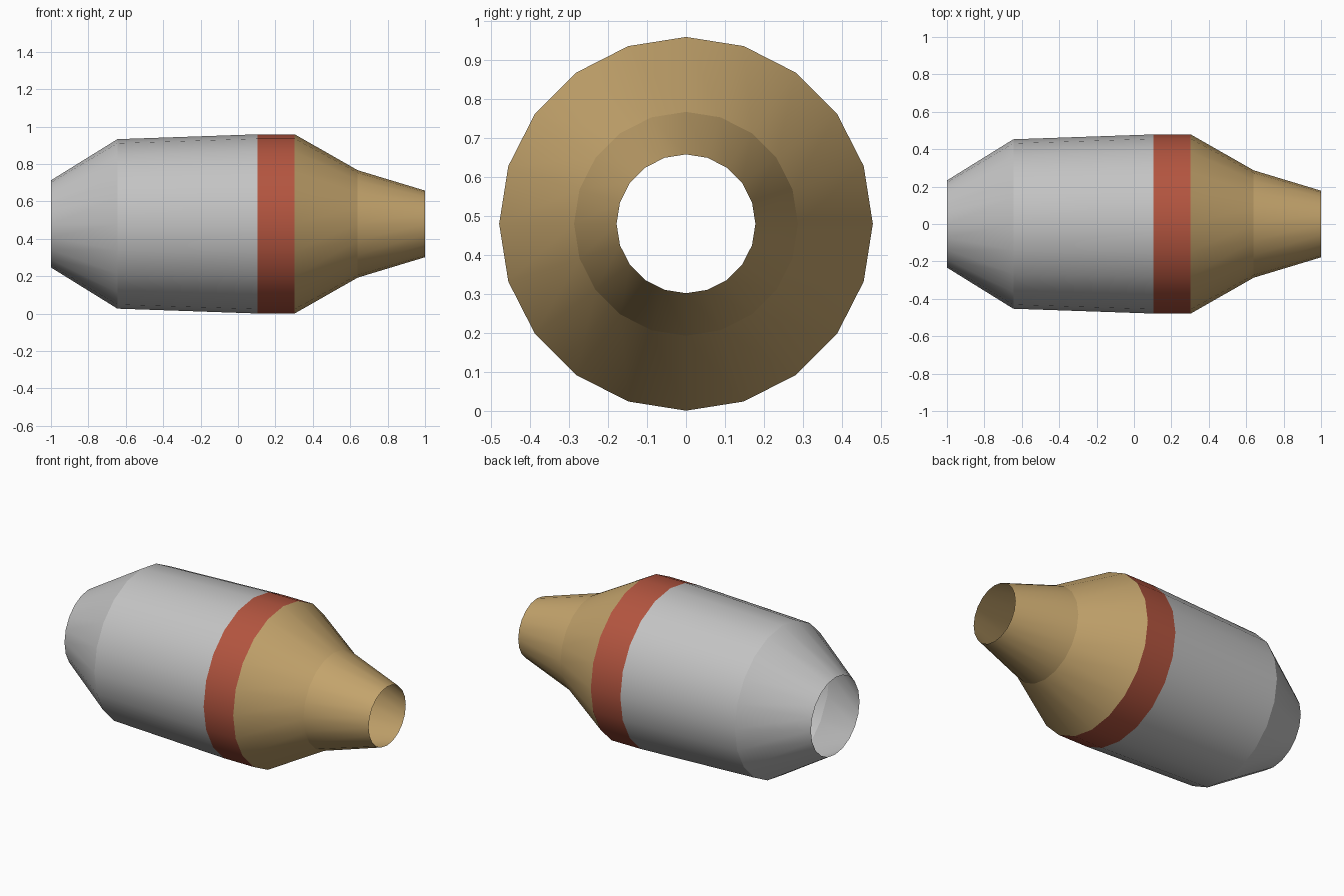
import bpy, bmesh, math

cube = bpy.data.objects.get("Cube")
if cube:
    bpy.data.objects.remove(cube, do_unlink=True)

SIDES = 20
AXIS_Z = 0.48


def material(name, color):
    m = bpy.data.materials.new(name)
    m.use_nodes = True
    m.diffuse_color = (*color, 1)
    m.node_tree.nodes["Principled BSDF"].inputs["Base Color"].default_value = (*color, 1)
    return m


def lathe_x(name, profile, mat):
    """Open shell turned around the x axis from (x, radius) points."""
    bm = bmesh.new()
    rings = []
    for x, r in profile:
        angles = [2 * math.pi * i / SIDES for i in range(SIDES)]
        rings.append([bm.verts.new((x, r * math.sin(a), AXIS_Z + r * math.cos(a)))
                      for a in angles])
    for a, b in zip(rings, rings[1:]):
        for i in range(SIDES):
            j = (i + 1) % SIDES
            f = bm.faces.new((a[i], b[i], b[j], a[j]))
            f.smooth = True
            f.normal_update()
            c = f.calc_center_median()
            if f.normal.y * c.y + f.normal.z * (c.z - AXIS_Z) < 0:
                f.normal_flip()
    # crisp crease around each ring, smooth around the barrel
    for ring in rings:
        for i in range(SIDES):
            bm.edges.get((ring[i], ring[(i + 1) % SIDES])).smooth = False
    me = bpy.data.meshes.new(name)
    bm.to_mesh(me)
    bm.free()
    me.materials.append(mat)
    ob = bpy.data.objects.new(name, me)
    bpy.context.collection.objects.link(ob)
    return ob


grey = material("light grey", (0.55, 0.55, 0.55))
red = material("brick red", (0.45, 0.09, 0.05))
tan = material("tan", (0.55, 0.37, 0.15))

# Rear cone and main barrel
lathe_x("barrel", [(-1, 0.233), (-0.645, 0.453), (0.105, 0.479)], grey)
# Coloured band
lathe_x("band", [(0.105, 0.479), (0.303, 0.479)], red)
# Tapering nozzle
lathe_x("nozzle", [(0.303, 0.479), (0.64, 0.287), (1, 0.178)], tan)
